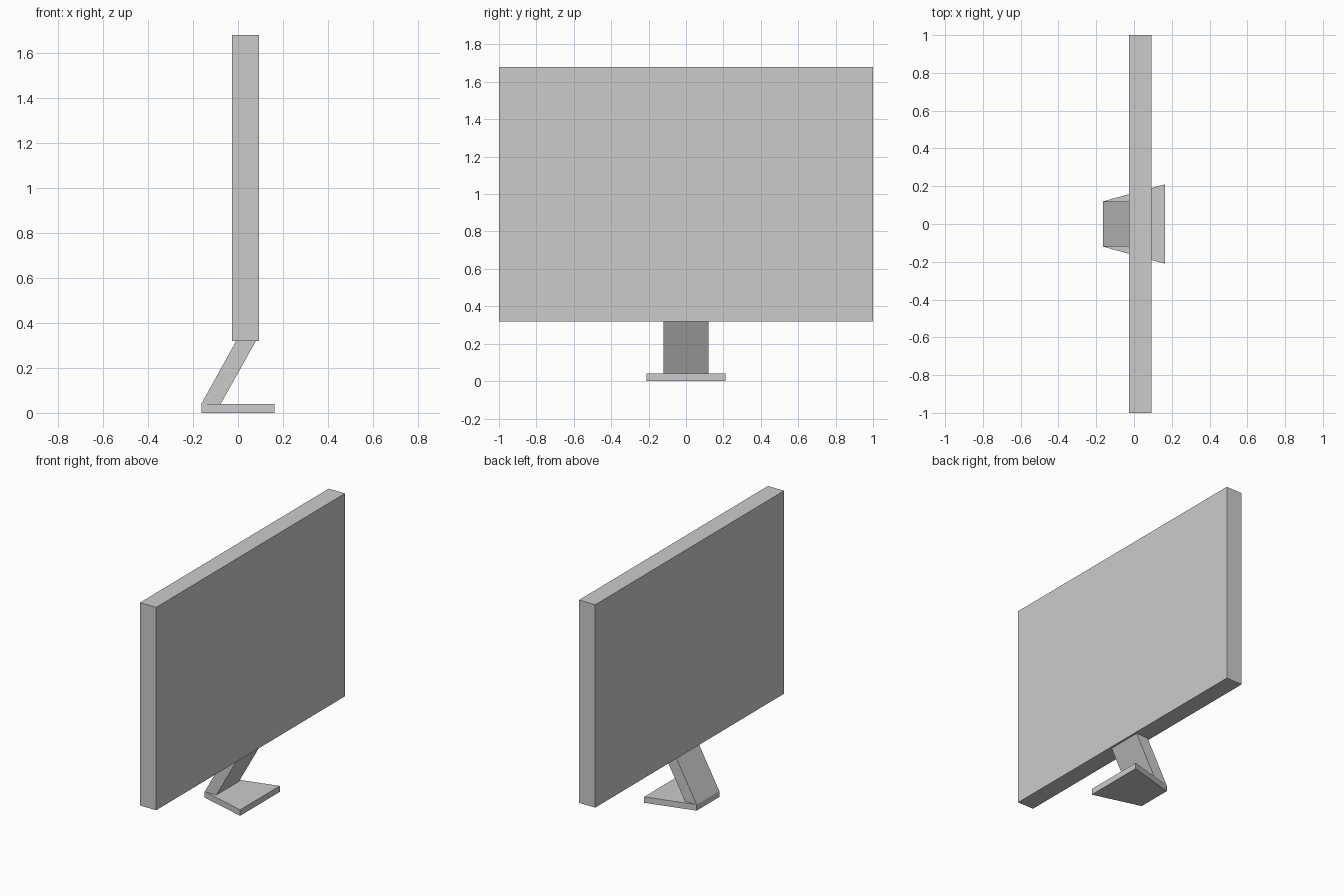
import bpy
import bmesh
from mathutils import Vector

cube = bpy.data.objects.get("Cube")
if cube:
    bpy.data.objects.remove(cube, do_unlink=True)

# One plain grey for every part
grey = bpy.data.materials.new("plain grey")
grey.use_nodes = True
colour = (0.6, 0.6, 0.6, 1)
grey.diffuse_color = colour
grey.node_tree.nodes["Principled BSDF"].inputs["Base Color"].default_value = colour


def extrude_profile(name, profile, offset):
    """Make a flat-sided solid by sweeping a closed outline along an offset."""
    bm = bmesh.new()
    face = bm.faces.new([bm.verts.new(p) for p in profile])
    swept = bmesh.ops.extrude_face_region(bm, geom=[face])["geom"]
    verts = [v for v in swept if isinstance(v, bmesh.types.BMVert)]
    bmesh.ops.translate(bm, verts=verts, vec=Vector(offset))
    bmesh.ops.recalc_face_normals(bm, faces=bm.faces)
    mesh = bpy.data.meshes.new(name)
    bm.to_mesh(mesh)
    bm.free()
    mesh.materials.append(grey)
    obj = bpy.data.objects.new(name, mesh)
    bpy.context.collection.objects.link(obj)
    return obj


BACK, FRONT = -0.163, 0.163      # foot ends
FOOT_TOP, PANEL_BOTTOM, PANEL_TOP = 0.04, 0.32, 1.68
NECK_HALF, FOOT_HALF = 0.12, 0.21

# Foot: a thin slab that widens towards the screen side
extrude_profile("foot", [
    (BACK, -NECK_HALF, 0), (FRONT, -FOOT_HALF, 0),
    (FRONT, FOOT_HALF, 0), (BACK, NECK_HALF, 0)], (0, 0, FOOT_TOP))

# Neck: a slanted bar from the foot's narrow end to the panel
extrude_profile("neck", [
    (BACK, -NECK_HALF, FOOT_TOP), (-0.077, -NECK_HALF, FOOT_TOP),
    (0.08, -NECK_HALF, PANEL_BOTTOM), (-0.008, -NECK_HALF, PANEL_BOTTOM)],
    (0, 2 * NECK_HALF, 0))

# Screen panel: a plain upright slab
extrude_profile("screen_panel", [
    (-0.027, -1, PANEL_BOTTOM), (0.093, -1, PANEL_BOTTOM),
    (0.093, 1, PANEL_BOTTOM), (-0.027, 1, PANEL_BOTTOM)],
    (0, 0, PANEL_TOP - PANEL_BOTTOM))
